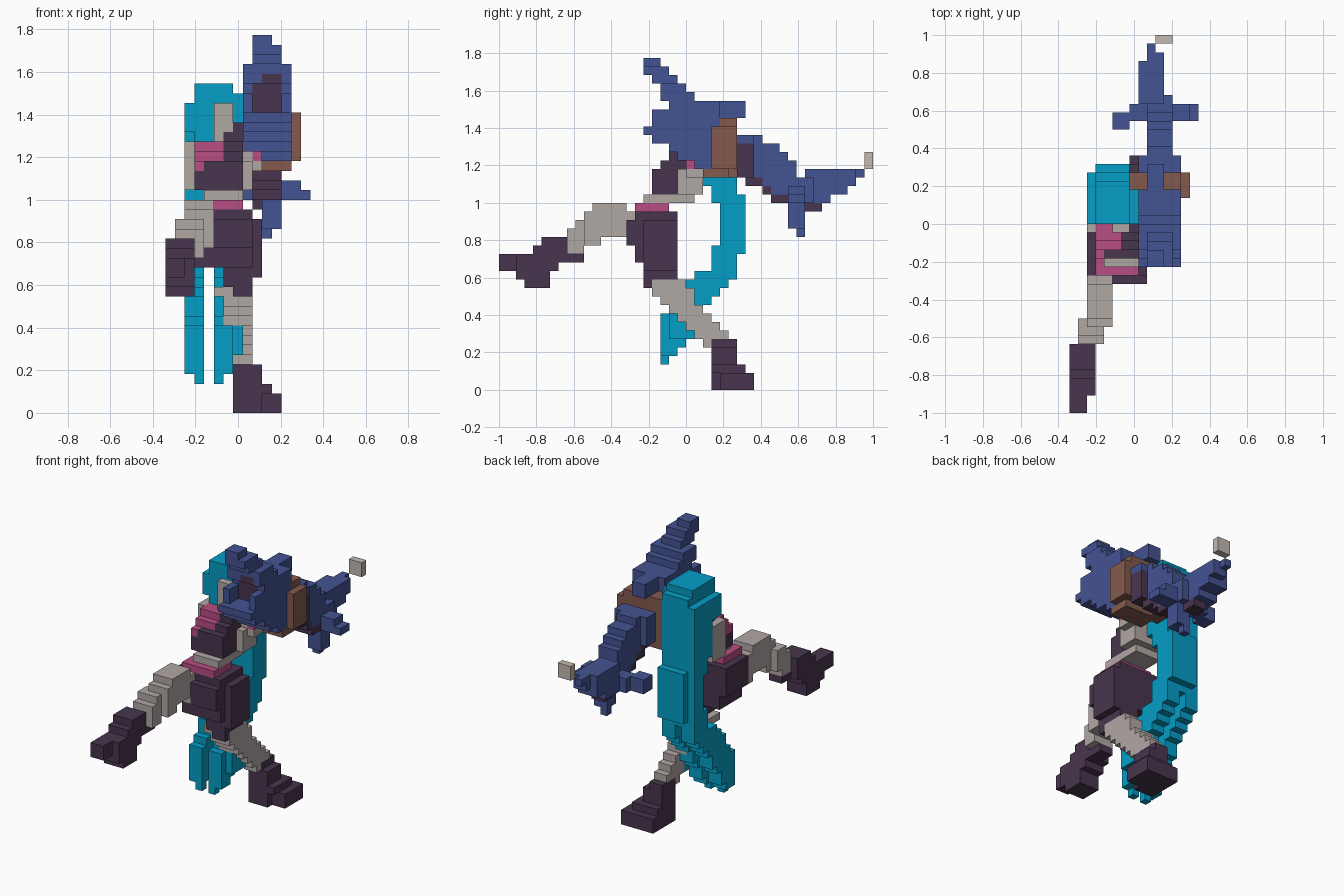
import bpy, bmesh
from mathutils import Vector

if "Cube" in bpy.data.objects:
    bpy.data.objects.remove(bpy.data.objects["Cube"])

UNIT = 1 / 22                      # edge of one block
ORIGIN = Vector((7.5, 22, 0))      # grid point that sits at x = y = 0


def material(name, hexcode):
    """Flat material from an sRGB hex colour."""
    srgb = [c / 255 for c in bytes.fromhex(hexcode)]
    colour = [((c + 0.055) / 1.055) ** 2.4 for c in srgb] + [1]
    mat = bpy.data.materials.new(name)
    mat.use_nodes = True
    mat.diffuse_color = colour
    shader = next(n for n in mat.node_tree.nodes if n.type == 'BSDF_PRINCIPLED')
    shader.inputs["Base Color"].default_value = colour
    shader.inputs["Roughness"].default_value = 0.9
    return mat


BLUE = material("navy blue", "445392")
TEAL = material("teal", "039EC6")
DARK = material("dark plum", "48354E")
GREY = material("warm grey", "B0A8A5")
PINK = material("rose pink", "B84D83")
BROWN = material("leather brown", "835A4D")
PALE = material("pale stone", "C4B9B0")

owner = {}     # grid cell -> part name; the first part to claim a cell keeps it
paint = {}     # part name -> material


def fill(name, box):
    x0, x1, y0, y1, z0, z1 = (int(v + 0.5) for v in box)
    for x in range(x0, x1):
        for y in range(y0, y1):
            for z in range(z0, z1):
                owner.setdefault((x, y, z), name)


def part(name, mat, *chains):
    """Each chain is a run of boxes (x, y, z ranges), stepped from one to the next."""
    paint[name] = mat
    for chain in chains:
        fill(name, chain[0])
        for a, b in zip(chain, chain[1:]):
            steps = max(abs(q - p) for p, q in zip(a, b))
            for i in range(1, steps + 1):
                fill(name, [p + (q - p) * i / steps for p, q in zip(a, b)])


# Standing leg
part("left_boot", DARK,
     [(7, 10, 25, 30, 0, 2)], [(10, 12, 26, 30, 0, 2)],
     [(7, 11, 25, 29, 2, 3)], [(7, 10, 25, 28, 3, 5)], [(7, 9, 25, 28, 5, 6)])
part("left_leg", GREY,
     [(6, 9, 18, 22, 11, 13), (6, 9, 20, 24, 9, 10), (7, 9, 22, 26, 7, 8),
      (7, 9, 24, 27, 5, 6)], [(5, 8, 18, 21, 12, 13)])

# Kicking leg
part("right_boot", DARK,
     [(0, 2, 0, 1, 14, 16), (0, 3, 3, 5, 12, 16)], [(0, 3, 3, 6, 12, 16)],
     [(0, 3, 4, 6, 13, 17), (0, 3, 6, 8, 15, 18)], [(1, 3, 8, 10, 15, 16)])
part("right_leg", GREY,
     [(1, 4, 8, 10, 16, 19), (2, 5, 11, 13, 18, 22), (2, 5, 13, 15, 18, 22)],
     [(2, 5, 15, 16, 17, 21)])

# Hips and torso
part("skirt", DARK,
     [(3, 9, 16, 21, 15, 21)], [(2, 3, 16, 21, 17, 21)],
     [(9, 10, 17, 21, 14, 20)], [(5, 9, 15, 16, 17, 20)],
     [(6, 9, 17, 21, 13, 15)], [(7, 9, 17, 21, 12, 13)])
part("belt", PINK, [(3, 8, 16, 20, 21, 22)])
part("waist", GREY, [(4, 8, 17, 23, 22, 23)])
part("pink_collar", PINK,
     [(3, 6, 19, 22, 26, 27), (3, 6, 20, 23, 27, 28)], [(3, 4, 18, 20, 25, 26)],
     [(9, 10, 22, 23, 26, 27)])
part("top", DARK,
     [(3, 8, 18, 21, 23, 26), (5, 8, 20, 23, 26, 28)],
     [(6, 8, 21, 23, 28, 29)], [(7, 8, 21, 23, 29, 30)])
part("back", GREY, [(3, 7, 21, 24, 23, 28)])
part("right_arm", GREY, [(2, 3, 21, 24, 23, 28)])
part("left_arm", GREY, [(7, 9, 21, 24, 23, 26)], [(8, 10, 22, 24, 25, 27)])
part("face", GREY, [(5, 7, 21, 24, 28, 32)])

# Leather collar around the shoulder creature
part("leather_collar", BROWN,
     [(7, 14, 25, 28, 26, 31)], [(8, 13, 24, 27, 25, 26)],
     [(8, 13, 26, 28, 31, 32)], [(7, 9, 26, 28, 25, 32)])

# Hair: cap, long tail, and two strands that curl forward
part("hair_cap", TEAL,
     [(3, 7, 22, 27, 28, 34)], [(3, 7, 22, 28, 28, 33)],
     [(2, 3, 22, 28, 29, 32)], [(7, 8, 22, 26, 29, 33)])
part("hair_tail", TEAL,
     [(2, 7, 24, 28, 25, 29), (2, 7, 25, 28, 22, 25)],
     [(2, 7, 26, 28, 16, 23)], [(3, 7, 28, 29, 16, 23)],
     [(2, 7, 25, 28, 15, 17)])
for side, left, right, tip in (("right", 2, 4, 3), ("left", 5, 7, 5)):
    part(side + "_hair_strand", TEAL,
         [(left, right, 25, 28, 13, 15), (left, right, 22, 25, 10, 13),
          (left, right, 19, 22, 6, 9)],
         [(left, right, 19, 22, 5, 8)], [(left, right, 19, 21, 4, 5)],
         [(tip, tip + 1, 19, 20, 3, 4)])
part("hair_curl", TEAL, [(7, 8, 20, 23, 6, 11)])

# Shoulder creature: mouth, jaws, body, fins
part("mouth", DARK, [(9, 12, 20, 22, 31, 34)], [(10, 12, 19, 21, 34, 35)])
part("upper_jaw", BLUE,
     [(9, 11, 17, 19, 38, 39)],
     [(9, 12, 17, 20, 37, 38), (9, 12, 18, 21, 36, 37)],
     [(8, 13, 19, 22, 34, 36), (8, 13, 21, 24, 32, 34)])
part("lower_jaw", BLUE,
     [(8, 13, 17, 19, 30, 31)],
     [(8, 13, 18, 20, 29, 31), (8, 13, 21, 24, 27, 30)],
     [(8, 9, 18, 21, 31, 33)], [(12, 13, 18, 21, 31, 33)])
part("skull", BLUE,
     [(8, 13, 21, 26, 27, 34)], [(8, 13, 23, 25, 26, 27)],
     [(9, 11, 26, 29, 32, 34)])
part("flank", DARK, [(12, 13, 28, 30, 25, 29)])
part("body", BLUE,
     [(8, 13, 28, 30, 26, 30), (9, 12, 29, 31, 26, 30), (9, 12, 31, 34, 24, 28),
      (9, 12, 34, 36, 22, 25), (8, 11, 37, 39, 22, 26), (8, 11, 39, 41, 23, 26),
      (9, 10, 41, 43, 25, 26)])
part("belly", DARK,
     [(9, 12, 28, 31, 25, 26), (9, 12, 32, 35, 22, 23)], [(9, 11, 36, 38, 21, 22)])
part("fins", BLUE,
     [(5, 7, 33, 35, 22, 24)], [(7, 9, 34, 36, 22, 24)],
     [(12, 14, 34, 36, 22, 24)], [(13, 15, 34, 36, 22, 23)],
     [(10, 12, 34, 36, 19, 22)], [(10, 11, 35, 36, 18, 19)])
part("floating_block", PALE, [(10, 12, 43, 44, 26, 28)])

# Turn every part's cells into a block mesh with only its outer faces
corners = ((0, 0), (1, 0), (1, 1), (0, 1))
for name, mat in paint.items():
    bm = bmesh.new()
    verts = {}
    for cell in (c for c, n in owner.items() if n == name):
        for axis in range(3):
            for sign in (0, 1):
                beside = list(cell)
                beside[axis] += 2 * sign - 1
                if tuple(beside) in owner:
                    continue
                loop = []
                for u, v in corners:
                    p = list(cell)
                    p[axis] += sign
                    p[(axis + 1) % 3] += u
                    p[(axis + 2) % 3] += v
                    key = tuple(p)
                    if key not in verts:
                        verts[key] = bm.verts.new((Vector(key) - ORIGIN) * UNIT)
                    loop.append(verts[key])
                bm.faces.new(loop if sign else loop[::-1])
    mesh = bpy.data.meshes.new(name)
    bm.to_mesh(mesh)
    bm.free()
    mesh.materials.append(mat)
    bpy.context.collection.objects.link(bpy.data.objects.new(name, mesh))
